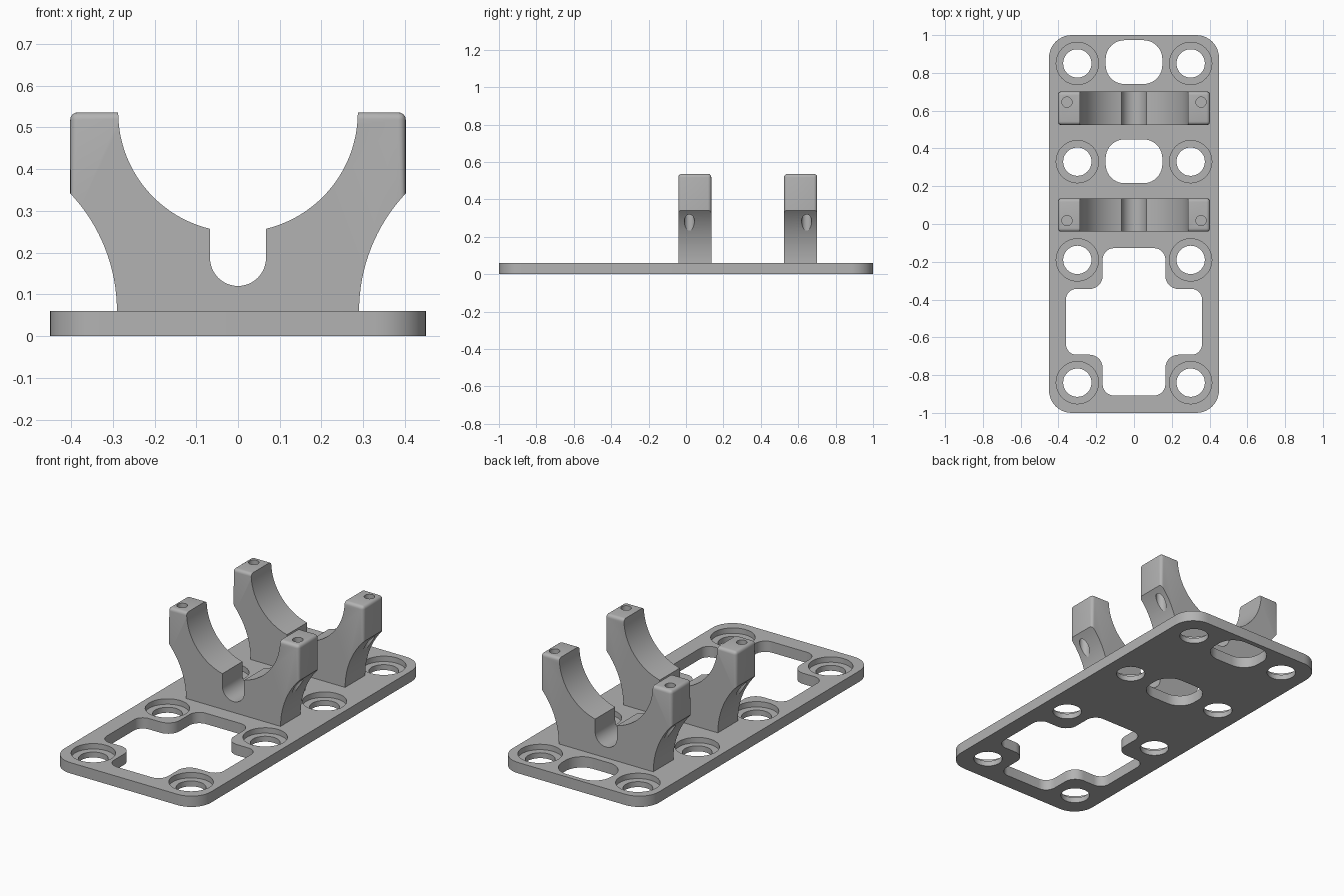
import bpy, bmesh
from math import sin, cos, pi, sqrt, asin, radians
from mathutils import Vector

cube = bpy.data.objects.get("Cube")
if cube:
    bpy.data.objects.remove(cube, do_unlink=True)

grey = bpy.data.materials.new("plain_grey")
grey.use_nodes = True
COLOUR = (0.45, 0.45, 0.45, 1)
grey.diffuse_color = COLOUR
grey.node_tree.nodes["Principled BSDF"].inputs["Base Color"].default_value = COLOUR

PLATE_TOP = 0.06


def arc(cx, cy, r, start, end, steps):
    """Points along an arc, angles in radians."""
    angles = [start + (end - start) * i / steps for i in range(steps + 1)]
    return [(cx + r * cos(a), cy + r * sin(a)) for a in angles]


def rounded(corners, steps=10):
    """Closed outline with a fillet at each right-angle corner (x, y, radius)."""
    pts, n = [], len(corners)
    for i, (x, y, r) in enumerate(corners):
        p = Vector((x, y))
        u = (Vector(corners[i - 1][:2]) - p).normalized()
        v = (Vector(corners[(i + 1) % n][:2]) - p).normalized()
        centre = p + (u + v) * r
        for k in range(steps + 1):
            t = k / steps * pi / 2
            pts.append(tuple(centre - v * r * cos(t) - u * r * sin(t)))
    return pts


def rounded_box(cx, cy, hx, hy, r):
    return rounded([(cx + sx * hx, cy + sy * hy, r)
                    for sx, sy in ((1, 1), (-1, 1), (-1, -1), (1, -1))])


def circle(cx, cy, r):
    return arc(cx, cy, r, 0, 2 * pi, 48)[:-1]


def prism(name, outline, low, high, axis="z"):
    """Extrude an outline along z, or an (x, z) outline along y."""
    def place(p, d):
        return (p[0], p[1], d) if axis == "z" else (p[0], d, p[1])
    bm = bmesh.new()
    rings = [[bm.verts.new(place(p, d)) for p in outline] for d in (low, high)]
    bm.faces.new(rings[0])
    bm.faces.new(rings[1])
    n = len(outline)
    for i in range(n):
        j = (i + 1) % n
        bm.faces.new((rings[0][i], rings[0][j], rings[1][j], rings[1][i]))
    bmesh.ops.recalc_face_normals(bm, faces=bm.faces)
    mesh = bpy.data.meshes.new(name)
    bm.to_mesh(mesh)
    bm.free()
    obj = bpy.data.objects.new(name, mesh)
    bpy.context.collection.objects.link(obj)
    mesh.materials.append(grey)
    return obj


def activate(obj):
    bpy.ops.object.select_all(action="DESELECT")
    obj.select_set(True)
    bpy.context.view_layer.objects.active = obj


def cut(obj, cutters):
    """Subtract each cutter, then discard it."""
    activate(obj)
    for cutter in cutters:
        cutter.hide_render = True
        mod = obj.modifiers.new("cut", "BOOLEAN")
        mod.operation, mod.solver, mod.object = "DIFFERENCE", "EXACT", cutter
        bpy.ops.object.modifier_apply(modifier=mod.name)
        bpy.data.objects.remove(cutter, do_unlink=True)


def finish(obj):
    activate(obj)
    bpy.ops.object.shade_smooth_by_angle(angle=radians(25))


# Base plate with counterbored screw holes, oblong slots and a cross opening
plate = prism("base_plate", rounded_box(0, 0, 0.45, 1, 0.12), 0, PLATE_TOP)
cutters = []
for y in (0.85, 0.33, -0.19, -0.84):
    for x in (-0.3, 0.3):
        cutters.append(prism("screw_hole", circle(x, y, 0.075), -0.1, 0.2))
        cutters.append(prism("counterbore", circle(x, y, 0.112), 0.03, 0.2))
for y in (0.857, 0.332):
    cutters.append(prism("slot", rounded_box(0, y, 0.15, 0.116, 0.1), -0.1, 0.2))

ARM_X, WIDE_X, MID_Y = 0.166, 0.36, -0.518
quarter = [(WIDE_X, 0.174, 0.055), (ARM_X, 0.174, 0.07), (ARM_X, 0.39, 0.06)]
cross = []
for sx, sy in ((1, 1), (-1, 1), (-1, -1), (1, -1)):
    part = quarter if sx * sy > 0 else quarter[::-1]
    cross += [(sx * x, MID_Y + sy * y, r) for x, y, r in part]
cutters.append(prism("cross_opening", rounded(cross), -0.1, 0.2))
cut(plate, cutters)
finish(plate)

# Cradle profile: right half from the slot bottom round to the foot
TOP, OUT, SHOULDER, FOOT = 0.536, 0.402, 0.342, 0.29
BORE, SLOT, SLOT_Z, FLARE = 0.287, 0.067, 0.187, 0.411
half = arc(0, SLOT_Z, SLOT, -pi / 2, 0, 12)
half += arc(0, TOP, BORE, -pi / 2 + asin(SLOT / BORE), 0, 24)
half += [(OUT, TOP)]
rise = SHOULDER - PLATE_TOP
half += arc(FOOT + FLARE, PLATE_TOP, FLARE, pi - asin(rise / FLARE), pi, 16)
half += [(FOOT, PLATE_TOP - 0.01)]
profile = half + [(-x, z) for x, z in half[:0:-1]]


def is_tip_edge(edge):
    """Outer and top edges of the arm tips, leaving the bore edge sharp."""
    a, b = (v.co for v in edge.verts)
    if min(a.z, b.z) < SHOULDER - 0.001 or min(abs(a.x), abs(b.x)) < BORE - 0.001:
        return False
    outer = min(abs(a.x), abs(b.x)) > OUT - 0.001
    on_top = min(a.z, b.z) > TOP - 0.001
    along_y = abs(a.y - b.y) > 0.01
    return (outer and on_top) or (not along_y and (outer or on_top))


# Two cradle brackets with rounded tips and vertical screw holes
for name, y, hole_y in (("front_cradle", 0.047, 0.018), ("rear_cradle", 0.613, 0.645)):
    cradle = prism(name, profile, y - 0.088, y + 0.088, axis="y")
    bm = bmesh.new()
    bm.from_mesh(cradle.data)
    bmesh.ops.bevel(bm, geom=[e for e in bm.edges if is_tip_edge(e)],
                    offset=0.018, offset_type="OFFSET", segments=4,
                    profile=0.5, affect="EDGES")
    bm.to_mesh(cradle.data)
    bm.free()
    cut(cradle, [prism("tip_hole", circle(x, hole_y, 0.027), 0.15, 0.7)
                 for x in (-0.355, 0.355)])
    finish(cradle)
